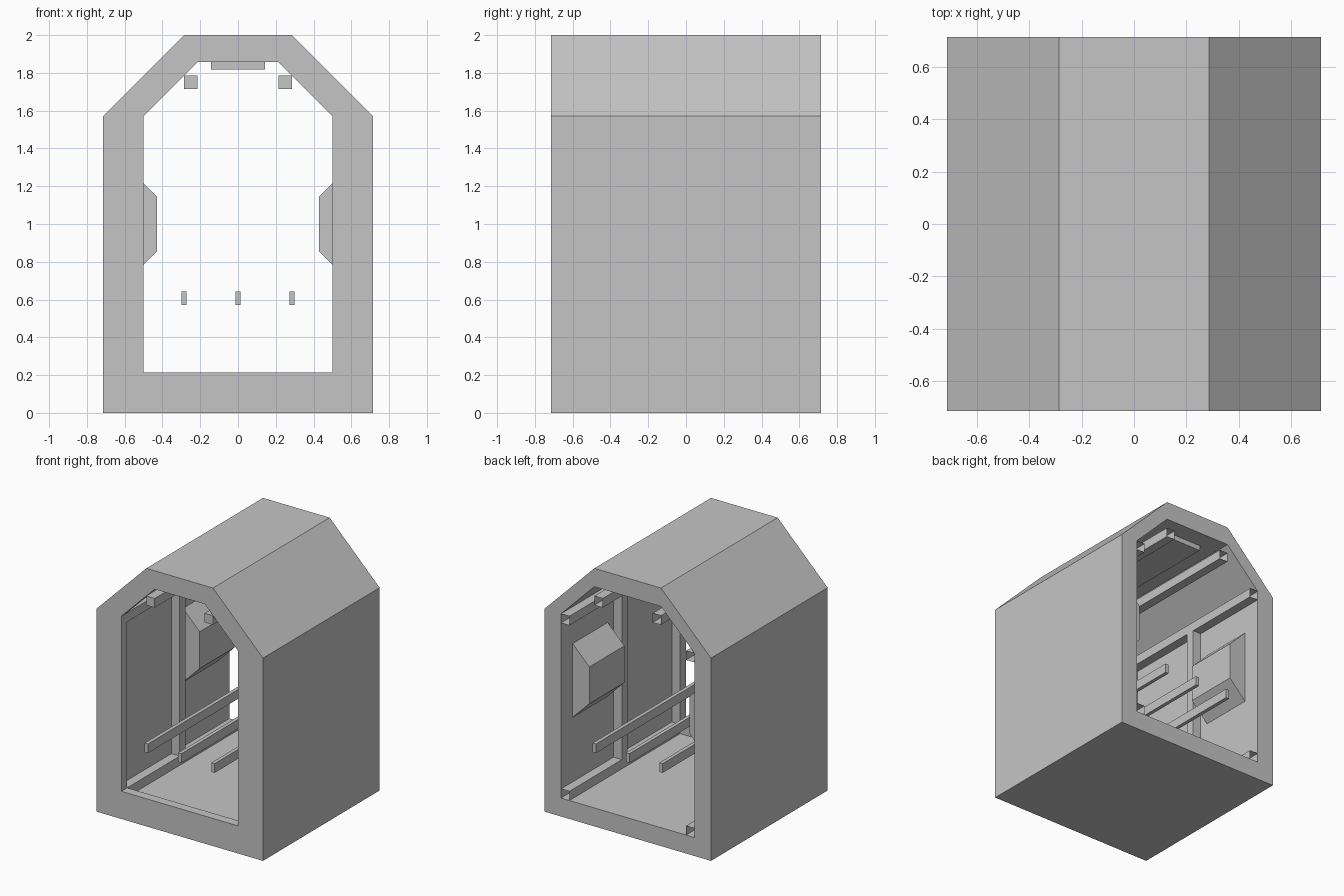
import bpy
import bmesh

U = 1 / 14          # modelling unit: the shell is 28 units high
DEPTH = 10          # half length along y

cube = bpy.data.objects.get("Cube")
if cube:
    bpy.data.objects.remove(cube, do_unlink=True)

grey = bpy.data.materials.new("plain_grey")
grey.use_nodes = True
colour = (0.56, 0.56, 0.56, 1)
grey.diffuse_color = colour
grey.node_tree.nodes["Principled BSDF"].inputs["Base Color"].default_value = colour


def finish(name, bm):
    bmesh.ops.recalc_face_normals(bm, faces=bm.faces)
    mesh = bpy.data.meshes.new(name)
    bm.to_mesh(mesh)
    bm.free()
    mesh.materials.append(grey)
    obj = bpy.data.objects.new(name, mesh)
    bpy.context.collection.objects.link(obj)
    return obj


def loop(bm, profile, y):
    return [bm.verts.new((x * U, y * U, z * U)) for x, z in profile]


def bridge(bm, a, b):
    for i in range(len(a)):
        j = (i + 1) % len(a)
        bm.faces.new((a[i], a[j], b[j], b[i]))


def prism(name, profile, y0, y1, open_back=False):
    """Profile in x and z, extruded along y."""
    bm = bmesh.new()
    front, back = loop(bm, profile, y0), loop(bm, profile, y1)
    bridge(bm, front, back)
    bm.faces.new(front)
    back_cap = bm.faces.new(back)
    bmesh.ops.recalc_face_normals(bm, faces=bm.faces)
    if open_back:
        bmesh.ops.delete(bm, geom=[back_cap], context='FACES_ONLY')
    return finish(name, bm)


def ring(name, outer, inner, y0, y1):
    """Hollow section between two matching profiles."""
    bm = bmesh.new()
    loops = [loop(bm, outer, y0), loop(bm, outer, y1),
             loop(bm, inner, y1), loop(bm, inner, y0)]
    for i in range(4):
        bridge(bm, loops[i], loops[(i + 1) % 4])
    return finish(name, bm)


def house(half, bottom, top_half, top):
    """Upright section with chamfered upper corners."""
    right = [(half, bottom), (half, 22), (top_half, top)]
    return right + [(-x, z) for x, z in reversed(right)]


def rect(x0, x1, z0, z1):
    return [(x0, z0), (x1, z0), (x1, z1), (x0, z1)]


# Shell and the narrower frame at the front opening
inside = house(8, 2, 4, 26)
ring("corridor_shell", house(10, 0, 4, 28), inside, -DEPTH, DEPTH)
bm = bmesh.new()
lip = house(7, 3, 3, 26)
front, back = -DEPTH, -DEPTH + 1
loops = [loop(bm, inside, front), loop(bm, lip, front), loop(bm, lip, back), loop(bm, inside, back)]
for a, b in zip(loops, loops[1:]):
    bridge(bm, a, b)
finish("front_frame", bm)

# Mirrored wall parts
for side, s in (("left", 1), ("right", -1)):
    def flip(profile):
        return [(x * s, z) for x, z in profile]

    prism(side + "_wall_rib", flip(rect(7, 8, 2, 22)), 0, 1)
    prism(side + "_floor_bar", flip(rect(7, 8, 2, 3)), -DEPTH + 1, DEPTH, True)
    prism(side + "_wall_bar", flip(rect(7, 8, 21, 22)), -DEPTH + 1, DEPTH, True)
    prism(side + "_ceiling_bar", flip(rect(3, 4, 24, 25)), -DEPTH, DEPTH, True)
    prism(side + "_wall_panel", flip([(8, 10), (6, 12), (6, 16), (8, 18)]), 2, 8)

# Ceiling panel and floating rails
prism("ceiling_panel", rect(-2, 2, 25.45, 26), -8, 8)
for name, x in (("right", -4), ("middle", 0), ("left", 4)):
    prism(name + "_rail", rect(x - 0.2, x + 0.2, 8, 9), -DEPTH, DEPTH)
